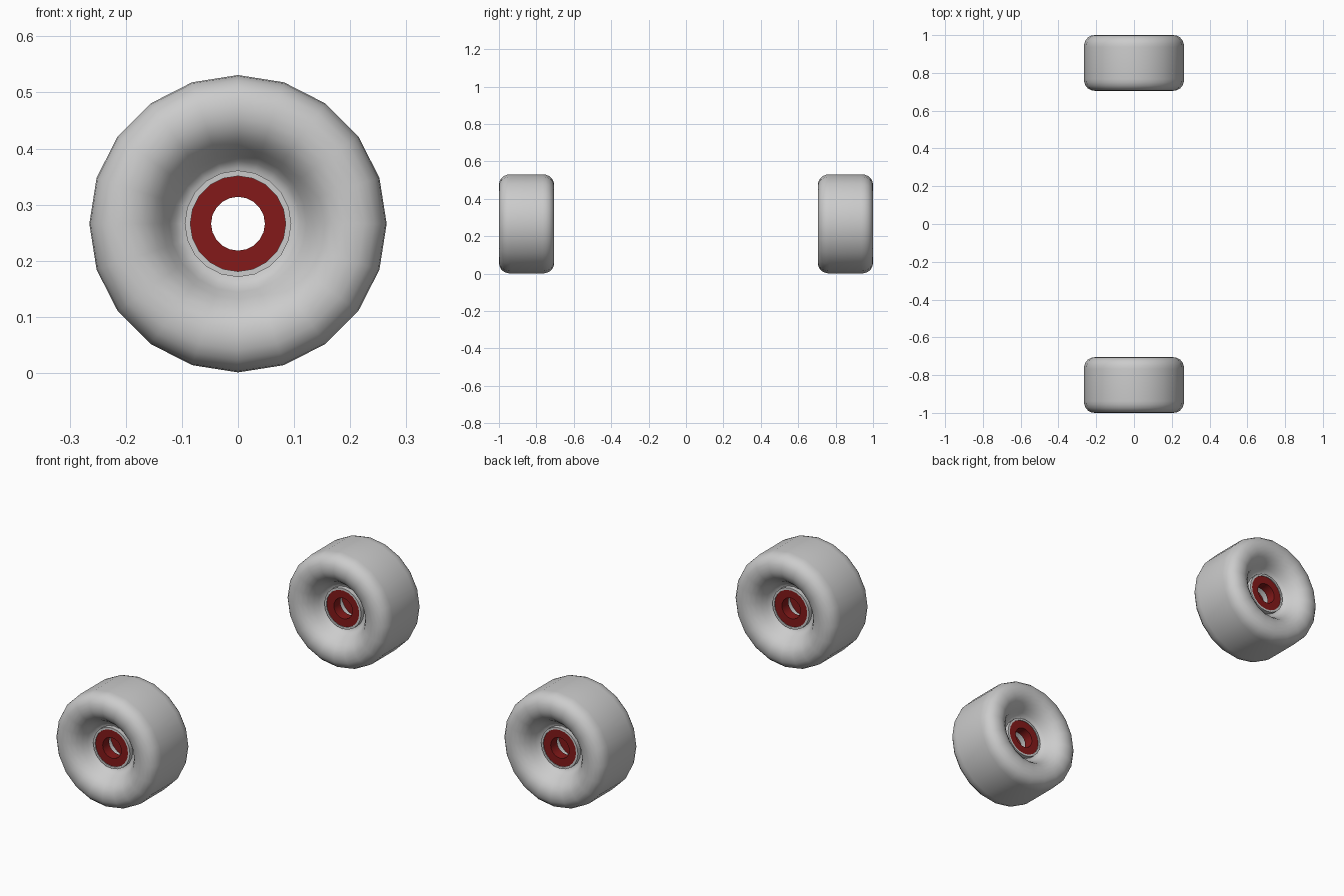
import bpy, bmesh
from math import radians, pi, cos, sin

if "Cube" in bpy.data.objects:
    bpy.data.objects.remove(bpy.data.objects["Cube"])

SIDES = 20
R = 0.265          # wheel radius
HALF = 0.1475      # half of wheel width
CZ = 0.266         # axle height
CY = 1.0 - HALF    # wheel centre distance from the middle

red = bpy.data.materials.new("dark_red")
red.diffuse_color = (0.23, 0.01, 0.01, 1)
red.use_nodes = True
red.node_tree.nodes["Principled BSDF"].inputs["Base Color"].default_value = red.diffuse_color


def lathe(name, profile, y, mat=None, angle=35):
    """Spin a closed (radius, offset) profile about the y axle."""
    bm = bmesh.new()
    rings = []
    for i in range(SIDES):
        a = 2 * pi * i / SIDES
        rings.append([bm.verts.new((r * cos(a), o, r * sin(a))) for r, o in profile])
    n = len(profile)
    for i in range(SIDES):
        p, q = rings[i], rings[(i + 1) % SIDES]
        for j in range(n):
            k = (j + 1) % n
            bm.faces.new((p[j], p[k], q[k], q[j]))
    bmesh.ops.recalc_face_normals(bm, faces=bm.faces)
    me = bpy.data.meshes.new(name)
    bm.to_mesh(me)
    bm.free()
    ob = bpy.data.objects.new(name, me)
    bpy.context.collection.objects.link(ob)
    ob.location = (0, y, CZ)
    if mat:
        me.materials.append(mat)
    bpy.context.view_layer.objects.active = ob
    ob.select_set(True)
    bpy.ops.object.shade_smooth_by_angle(angle=radians(angle))
    ob.select_set(False)
    return ob


def both_sides(half):
    """Mirror a half profile across the wheel's middle plane."""
    return half + [(r, -o) for r, o in reversed(half)]


# rounded tread, dished face and bore
tire = both_sides([
    (0.084, 0.058), (0.100, 0.060), (0.112, 0.068), (0.122, 0.083),
    (0.134, 0.104), (0.150, 0.125), (0.168, 0.139), (0.188, 0.1465),
    (0.206, HALF), (0.225, 0.145), (0.243, 0.136), (0.256, 0.121),
    (0.263, 0.103), (R, 0.085)])
# raised collar around the bearings
core = both_sides([(0.085, 0.03), (0.085, 0.08), (0.095, 0.08), (0.095, 0.03)])
# bearing ring with through hole
bearing = [(0.048, 0.03), (0.048, 0.077), (0.085, 0.077), (0.085, 0.03)]

for label, s in (("front", -1), ("back", 1)):
    lathe(label + "_tire", tire, s * CY)
    lathe(label + "_hub_collar", core, s * CY)
    for side, d in (("outer", s), ("inner", -s)):
        lathe(f"{label}_{side}_bearing", [(r, o * d) for r, o in bearing], s * CY, red)
